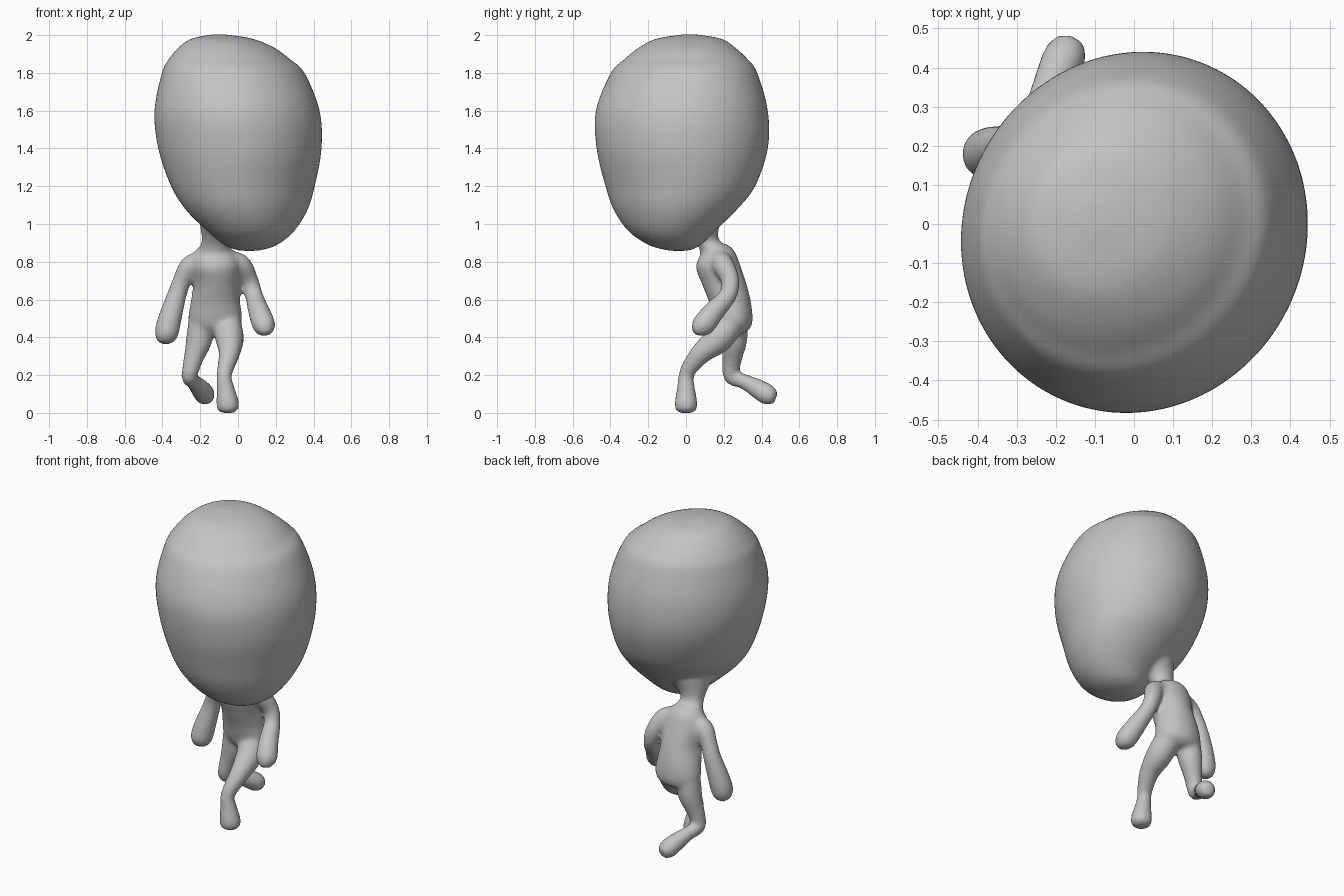
import bpy
import bmesh
import math
from mathutils import Vector

cube = bpy.data.objects.get("Cube")
if cube:
    bpy.data.objects.remove(cube, do_unlink=True)


def catmull(a, b, c, d, t):
    """Smooth blend between stations b and c."""
    return [0.5 * (2 * q + (r - p) * t + (2 * p - 5 * q + 4 * r - s) * t * t
                   + (3 * q - p - 3 * r + s) * t ** 3)
            for p, q, r, s in zip(a, b, c, d)]


def loft(bm, stations, upright=False, sides=64, steps=6):
    """Closed tube through stations (x, y, z, radius[, second radius[, skew]]).

    Skew stretches a ring along one diagonal.
    """
    pts = [stations[0]] + list(stations) + [stations[-1]]
    path = []
    for i in range(len(stations) - 1):
        for k in range(steps):
            path.append(catmull(*pts[i:i + 4], k / steps))
    path.append(stations[-1])

    rings = []
    for i, p in enumerate(path):
        centre = Vector(p[:3])
        u, v = Vector((1, 0, 0)), Vector((0, 1, 0))
        if not upright:
            before = Vector(path[max(i - 1, 0)][:3])
            after = Vector(path[min(i + 1, len(path) - 1)][:3])
            along = (after - before).normalized()
            v = along.cross(u).normalized()
            u = v.cross(along).normalized()
        wide = p[3]
        deep = p[4] if len(p) > 4 else wide
        skew = p[5] if len(p) > 5 else 0
        ring = []
        for s in range(sides):
            a = math.tau * s / sides
            offset = u * wide * math.cos(a) + v * deep * math.sin(a)
            ring.append(bm.verts.new(
                centre + offset * (1 + skew * math.sin(2 * a))))
        rings.append(ring)

    faces = [bm.faces.new(rings[0]), bm.faces.new(rings[-1])]
    for low, high in zip(rings, rings[1:]):
        for s in range(sides):
            n = (s + 1) % sides
            faces.append(bm.faces.new((low[s], low[n], high[n], high[s])))
    bmesh.ops.recalc_face_normals(bm, faces=faces)


# Big head, tapering to a full jaw that points forward and to the left
head = [
    (-.1, .02, 2.003, .04, .04, 0), (-.085, .015, 1.98, .165, .175, .03),
    (-.06, .005, 1.93, .258, .26, .04), (-.045, 0, 1.87, .322, .328, .04),
    (-.025, -.01, 1.8, .377, .387, .035), (-.005, -.022, 1.6, .437, .455, .025),
    (.01, -.02, 1.4, .432, .453, .025), (.026, -.03, 1.2, .379, .395, .045),
    (.047, -.058, 1.07, .317, .32, .06), (.068, -.076, .96, .226, .225, .06),
    (.067, -.06, .89, .142, .14, .04), (.06, -.04, .863, .07, .07, 0),
    (.06, -.04, .858, .03, .03, 0),
]
# Neck flaring into the back of the head
neck = [
    (-.06, .05, 1.05, .15, .15), (-.1, .08, .98, .1, .095),
    (-.122, .107, .92, .07, .066), (-.125, .14, .875, .078, .072),
    (-.125, .17, .8, .09, .08),
]
torso = [
    (-.125, .165, .895, .05, .05), (-.125, .175, .86, .1, .08),
    (-.12, .17, .78, .13, .118), (-.115, .203, .68, .12, .118),
    (-.12, .235, .58, .132, .11), (-.12, .25, .5, .143, .102),
    (-.12, .255, .45, .122, .088), (-.12, .255, .42, .07, .05),
]
# Planted left leg and lifted right leg, each ending in a rounded foot
left_leg = [
    (-.065, .265, .52, .07), (-.045, .18, .4, .076), (-.045, .085, .32, .058),
    (-.065, .02, .24, .045), (-.075, 0, .19, .041), (-.065, 0, .12, .05),
    (-.055, 0, .05, .061), (-.055, 0, .015, .055), (-.055, 0, 0, .035),
]
right_leg = [
    (-.185, .25, .53, .072), (-.205, .255, .39, .07),
    (-.235, .245, .29, .053), (-.255, .237, .21, .044),
    (-.255, .255, .183, .042), (-.235, .31, .165, .041),
    (-.2, .38, .128, .052), (-.175, .435, .095, .055),
    (-.165, .475, .08, .034),
]
# Arms with mitten hands
left_arm = [
    (-.07, .175, .81, .05), (.01, .195, .785, .058), (.06, .235, .7, .049),
    (.085, .22, .62, .048), (.11, .15, .54, .057), (.135, .095, .47, .062),
    (.145, .07, .435, .048), (.15, .06, .412, .024),
]
right_arm = [
    (-.17, .175, .81, .05), (-.25, .18, .78, .056), (-.297, .195, .7, .049),
    (-.325, .2, .62, .052), (-.355, .19, .52, .061), (-.375, .18, .44, .065),
    (-.38, .175, .395, .056), (-.38, .17, .368, .034),
]

bm = bmesh.new()
for part in (head, neck, torso):
    loft(bm, part, upright=True)
for part in (left_leg, right_leg, left_arm, right_arm):
    loft(bm, part)
mesh = bpy.data.meshes.new("figure_skin")
bm.to_mesh(mesh)
bm.free()
figure = bpy.data.objects.new("figure_skin", mesh)
bpy.context.collection.objects.link(figure)

# Fuse the parts into one soft skin
fuse = figure.modifiers.new("fuse", 'REMESH')
fuse.mode = 'VOXEL'
fuse.voxel_size = .013
fuse.use_smooth_shade = True
soften = figure.modifiers.new("soften", 'SMOOTH')
soften.factor = .5
soften.iterations = 10

# Plain grey skin
skin = bpy.data.materials.new("plain_grey")
skin.use_nodes = True
grey = (.55, .55, .55, 1)
skin.diffuse_color = grey
skin.node_tree.nodes["Principled BSDF"].inputs["Base Color"].default_value = grey
mesh.materials.append(skin)
for face in mesh.polygons:
    face.use_smooth = True
